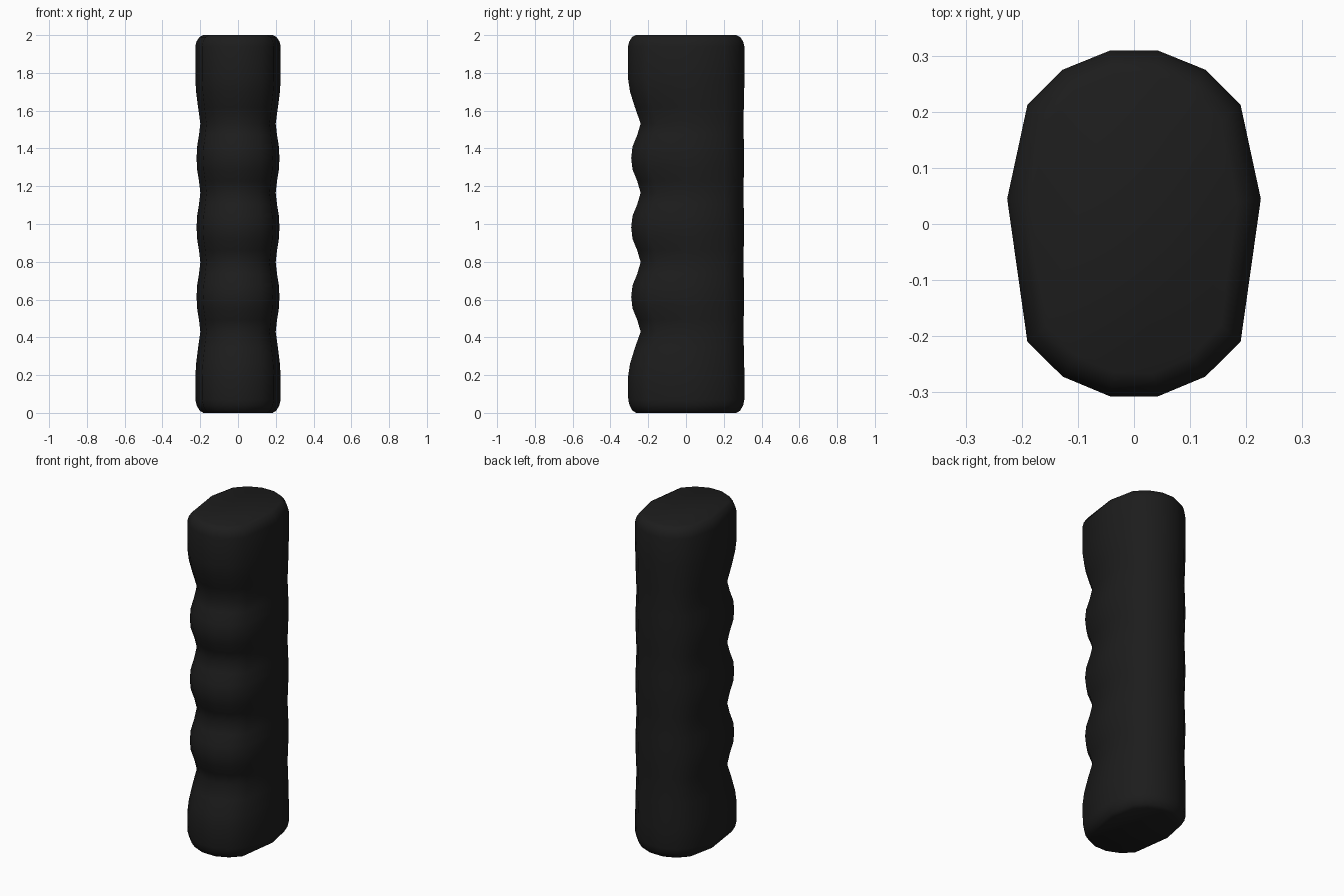
import bpy, bmesh, math

if "Cube" in bpy.data.objects:
    bpy.data.objects.remove(bpy.data.objects["Cube"])

# Half cross-section, front to back: x, y
half = [(0.043, -0.307), (0.127, -0.272), (0.19, -0.21), (0.226, 0.045),
        (0.19, 0.212), (0.127, 0.275), (0.043, 0.309)]
outline = half + [(-x, y) for x, y in reversed(half)]
# How strongly each half-section point follows the finger grooves: x share, y share
follow = [(1, 1), (1, 1), (1, 0.85), (1, 0), (0.3, 0.03), (0.1, 0.06), (0, 0.08)]
follow = follow + follow[::-1]

# Rings up the grip: z, groove depth (0..1), edge rounding inset
rings = [(0.0, 0.03, 0.042), (0.012, 0.03, 0.022), (0.04, 0.03, 0.006), (0.07, 0.02, 0.0),
         (0.19, 0.0, 0.0), (0.26, 0.16, 0.0), (0.345, 0.55, 0.0)]
notches = [0.43, 0.798, 1.165, 1.532]
for i, n in enumerate(notches):
    rings.append((n, 1.0, 0))
    if i < 3:
        for dz, d in ((0.062, 0.73), (0.123, 0.36), (0.184, 0.25), (0.245, 0.36), (0.306, 0.73)):
            rings.append((n + dz, d, 0))
rings += [(1.617, 0.55, 0), (1.70, 0.16, 0), (1.77, 0, 0), (1.94, 0, 0),
          (1.965, 0, 0.006), (1.99, 0, 0.022), (2.0, 0, 0.042)]

# Grip body: loft the rings and cap both ends
bm = bmesh.new()
loops = []
for z, d, inset in rings:
    loop = []
    for (x, y), (fx, fy) in zip(outline, follow):
        px = x * (1 - 0.118 * d * fx)
        py = y + (0.067 * d * fy if y < 0 else -0.067 * d * fy)
        loop.append(bm.verts.new((px * (1 - inset / 0.226), py * (1 - inset / 0.307), z)))
    loops.append(loop)
n = len(outline)
for a, b in zip(loops, loops[1:]):
    for i in range(n):
        j = (i + 1) % n
        bm.faces.new((a[i], a[j], b[j], b[i]))
bm.faces.new(loops[0][::-1])
bm.faces.new(loops[-1])
bmesh.ops.recalc_face_normals(bm, faces=bm.faces)

mesh = bpy.data.meshes.new("hand_grip")
bm.to_mesh(mesh)
bm.free()
grip = bpy.data.objects.new("hand_grip", mesh)
bpy.context.collection.objects.link(grip)
for p in mesh.polygons:
    p.use_smooth = True

# Black rubber
mat = bpy.data.materials.new("black_rubber")
mat.diffuse_color = (0.012, 0.012, 0.012, 1)
mat.use_nodes = True
mat.node_tree.nodes["Principled BSDF"].inputs["Base Color"].default_value = mat.diffuse_color
mesh.materials.append(mat)
